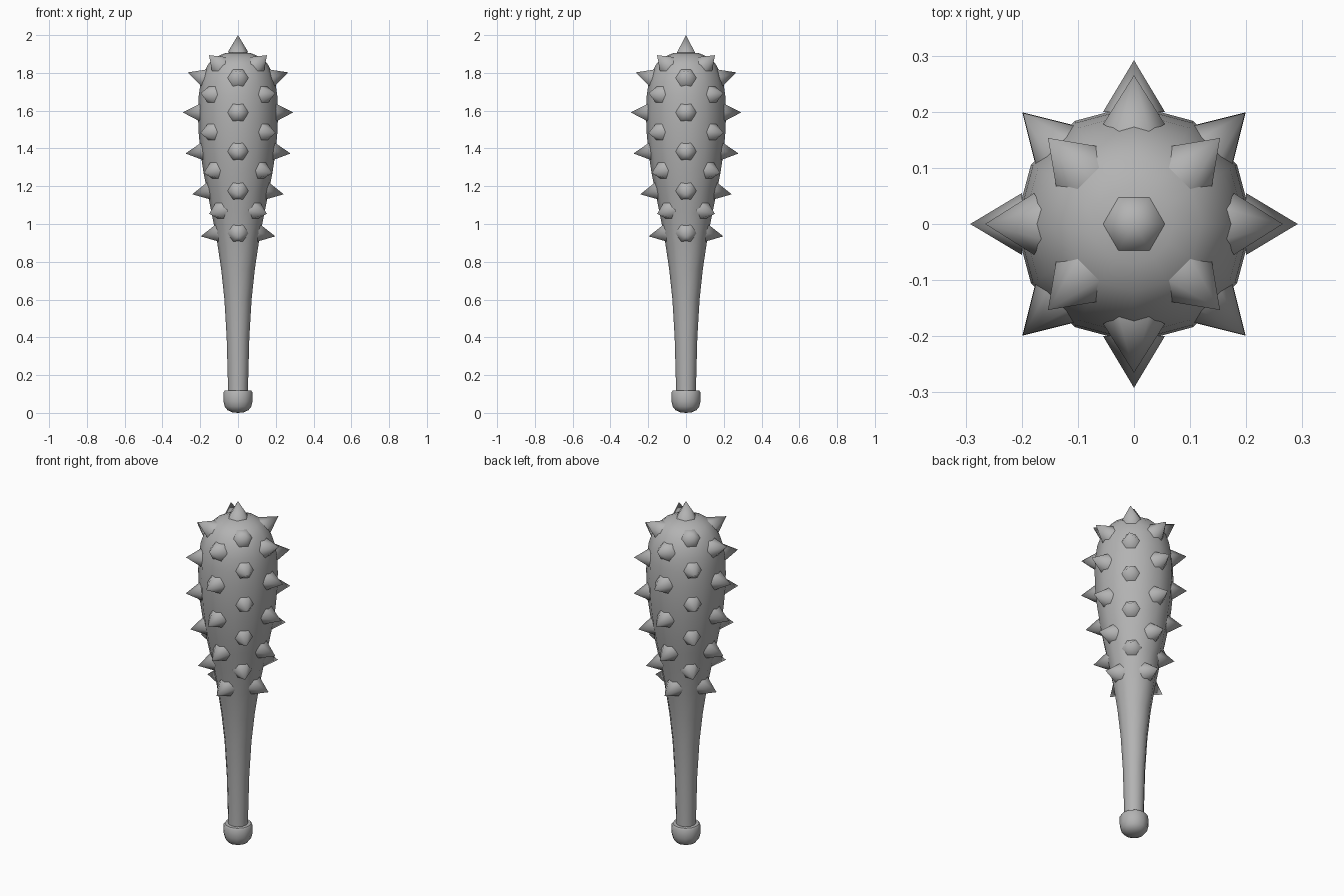
import bpy, bmesh, math
from mathutils import Matrix, Vector

if "Cube" in bpy.data.objects:
    bpy.data.objects.remove(bpy.data.objects["Cube"])

SIDES = 12
BODY = [(0.053, 0.08), (0.053, 0.14), (0.06, 0.4), (0.072, 0.6), (0.089, 0.76),
        (0.113, 0.92), (0.14, 1.06), (0.165, 1.18), (0.184, 1.28), (0.2, 1.39),
        (0.209, 1.49), (0.212, 1.59), (0.208, 1.68), (0.198, 1.75), (0.182, 1.8),
        (0.155, 1.85), (0.12, 1.883), (0.07, 1.904), (0, 1.912)]
POMMEL = [(0, 0), (0.03, 0.003), (0.055, 0.014), (0.07, 0.033), (0.077, 0.06),
          (0.077, 0.108), (0.07, 0.118), (0.045, 0.12)]

grey = bpy.data.materials.new("dark_grey")
grey.diffuse_color = (0.45, 0.45, 0.45, 1)
grey.use_nodes = True
grey.node_tree.nodes["Principled BSDF"].inputs["Base Color"].default_value = grey.diffuse_color


def finish(bm, name, angle):
    mesh = bpy.data.meshes.new(name)
    bmesh.ops.recalc_face_normals(bm, faces=bm.faces)
    bm.to_mesh(mesh)
    bm.free()
    mesh.materials.append(grey)
    obj = bpy.data.objects.new(name, mesh)
    bpy.context.collection.objects.link(obj)
    bpy.ops.object.select_all(action='DESELECT')
    obj.select_set(True)
    bpy.context.view_layer.objects.active = obj
    bpy.ops.object.shade_smooth_by_angle(angle=math.radians(angle))


def lathe(name, profile):
    bm = bmesh.new()
    verts = [bm.verts.new((r, 0, z)) for r, z in profile]
    edges = [bm.edges.new(pair) for pair in zip(verts, verts[1:])]
    bmesh.ops.spin(bm, geom=verts + edges, cent=(0, 0, 0), axis=(0, 0, 1),
                   angle=math.tau, steps=SIDES, use_merge=True)
    bmesh.ops.remove_doubles(bm, verts=bm.verts, dist=0.0005)
    bmesh.ops.holes_fill(bm, edges=[e for e in bm.edges if e.is_boundary])
    finish(bm, name, 45)


def radius(z):
    for (r0, z0), (r1, z1) in zip(BODY, BODY[1:]):
        if z0 <= z <= z1:
            return r0 + (r1 - r0) * (z - z0) / (z1 - z0)


def add_spike(bm, point, angle, tilt):
    # Hexagonal cone, base slightly sunk, corners kept horizontal
    height = 0.092
    mat = (Matrix.Rotation(angle, 4, 'Z') @ Matrix.Translation(point)
           @ Matrix.Rotation(math.pi / 2 - tilt, 4, 'Y')
           @ Matrix.Translation((0, 0, height / 2 - 0.012)))
    cone = bmesh.ops.create_cone(bm, cap_ends=True, segments=6, radius1=0.055,
                                 radius2=0, depth=height)
    ring = [v for v in cone["verts"] if v.co.z < 0]
    # Turn the hexagon so that one corner lies on the horizontal axis
    turn = math.pi / 2 - math.atan2(ring[0].co.y, ring[0].co.x)
    bmesh.ops.transform(bm, matrix=mat @ Matrix.Rotation(turn, 4, 'Z'),
                        verts=cone["verts"])


# Club shaft and head, and the pommel
lathe("club_body", BODY)
lathe("pommel", POMMEL)

# Staggered spike rows plus the crown spike
bm = bmesh.new()
rows = [(0.95, 0), (1.173, 0), (1.383, 0), (1.59, 0), (1.777, 0),
        (1.07, 45), (1.283, 45), (1.487, 45), (1.685, 45), (1.85, 45)]
for z, offset in rows:
    slope = (radius(z + 0.03) - radius(z - 0.03)) / 0.06
    tilt = math.radians(33) if z == 1.85 else math.atan(-slope)
    # Diagonal rows sit on the middle of a flat side
    r = radius(z) * (math.cos(math.pi / SIDES) if offset else 1)
    for k in range(4):
        add_spike(bm, Vector((r, 0, z)), math.radians(offset + 90 * k), tilt)
add_spike(bm, Vector((0, 0, 1.92)), math.pi / 2, math.pi / 2)
bmesh.ops.remove_doubles(bm, verts=bm.verts, dist=0.0001)
finish(bm, "spikes", 75)
